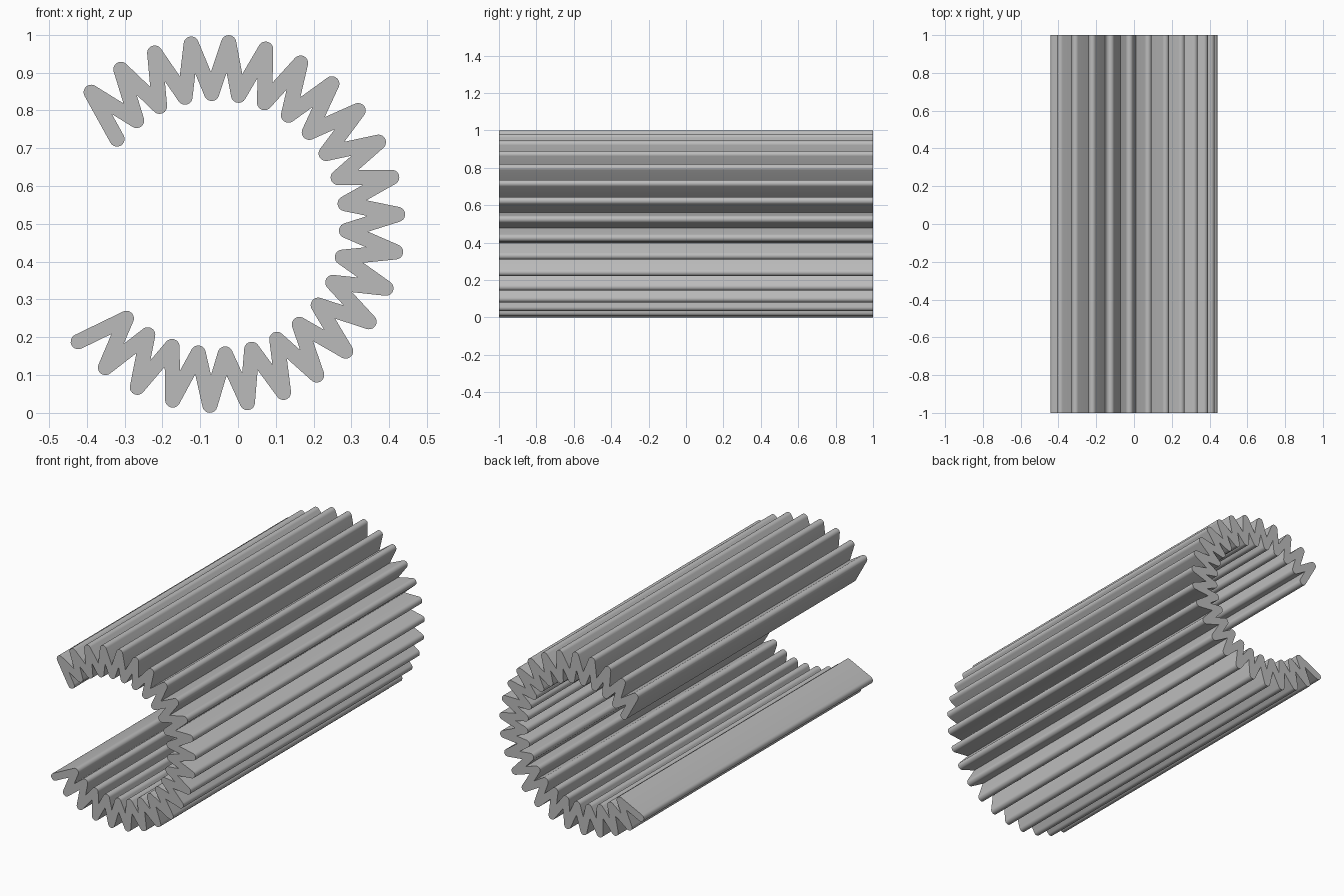
import bpy, bmesh, math
from mathutils import Vector

if "Cube" in bpy.data.objects:
    bpy.data.objects.remove(bpy.data.objects["Cube"])

FOLDS = 48             # fold points, alternating inner / outer
HALF_SWEEP = 139.5     # degrees either side of +x
R_OUT, R_IN = 0.48, 0.345
CENTRE = Vector((-0.0575, 0.5))
RAD = 0.02             # half the sheet thickness
ARC = 10               # segments on each rounded fold

# Zigzag centre line around an open ring
path = []
for k in range(FOLDS):
    a = math.radians(HALF_SWEEP * (1 - 2 * k / (FOLDS - 1)))
    r = R_OUT if k % 2 else R_IN
    path.append(CENTRE + r * Vector((math.cos(a), math.sin(a))))


def arc(c, start, sweep):
    return [c + RAD * Vector((math.cos(start + sweep * i / ARC),
                              math.sin(start + sweep * i / ARC)))
            for i in range(ARC + 1)]


def left_side(pts):
    """Left offset of a path: rounded at outside folds, mitred inside, round end."""
    out = []
    for p, q, n in zip(pts, pts[1:], pts[2:]):
        d1, d2 = (q - p).normalized(), (n - q).normalized()
        n1, n2 = Vector((-d1.y, d1.x)), Vector((-d2.y, d2.x))
        turn = math.atan2(d1.x * d2.y - d1.y * d2.x, d1.dot(d2))
        if turn < 0:
            out += arc(q, math.atan2(n1.y, n1.x), turn)
        else:
            out.append(q + (n1 + n2) * (RAD / (1 + n1.dot(n2))))
    d = (pts[-1] - pts[-2]).normalized()
    return out + arc(pts[-1], math.atan2(d.x, -d.y), -math.pi)


outline = left_side(path) + left_side(path[::-1])

# Extrude the outline along the length
bm = bmesh.new()
front = bm.faces.new([bm.verts.new((p.x, -1, p.y)) for p in outline])
res = bmesh.ops.extrude_face_region(bm, geom=[front], use_keep_orig=True)
for v in res["geom"]:
    if isinstance(v, bmesh.types.BMVert):
        v.co.y = 1
bmesh.ops.recalc_face_normals(bm, faces=bm.faces)
mesh = bpy.data.meshes.new("pleated_sleeve")
bm.to_mesh(mesh)
bm.free()

sleeve = bpy.data.objects.new("pleated_sleeve", mesh)
bpy.context.collection.objects.link(sleeve)
grey = bpy.data.materials.new("grey")
grey.diffuse_color = (0.5, 0.5, 0.5, 1)
grey.use_nodes = True
grey.node_tree.nodes["Principled BSDF"].inputs["Base Color"].default_value = grey.diffuse_color
mesh.materials.append(grey)

# Smooth folds, sharp end rims and creases
bpy.context.view_layer.objects.active = sleeve
sleeve.select_set(True)
bpy.ops.object.shade_smooth_by_angle(angle=math.radians(30))
